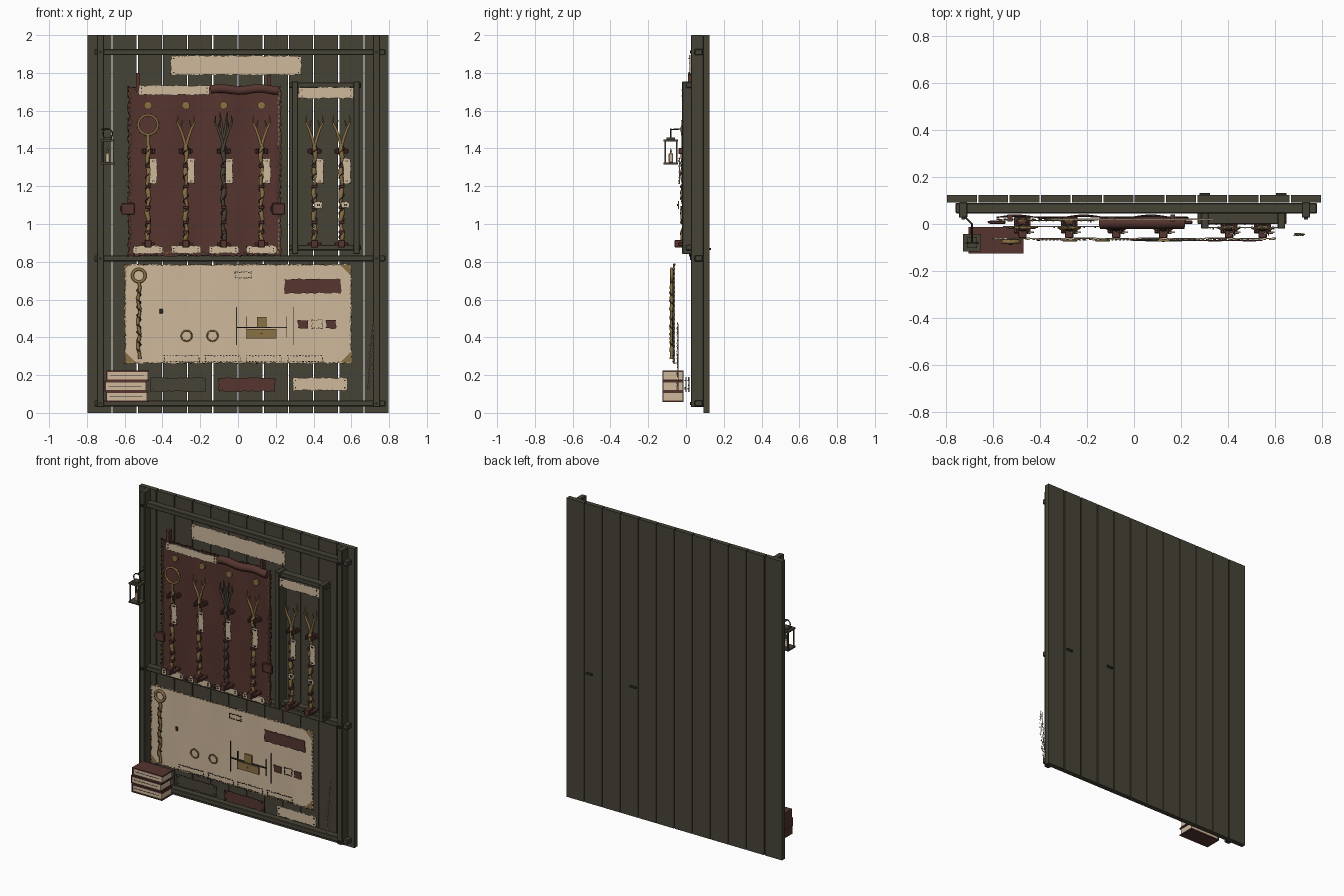
import bpy, bmesh, math, random
from mathutils import Vector, Matrix

random.seed(4)
if "Cube" in bpy.data.objects:
    bpy.data.objects.remove(bpy.data.objects["Cube"])


def material(name, rgb):
    m = bpy.data.materials.new(name)
    m.use_nodes = True
    m.diffuse_color = (*rgb, 1)
    m.node_tree.nodes["Principled BSDF"].inputs["Base Color"].default_value = (*rgb, 1)
    return m


OLIVE = material("dark olive wood", (0.062, 0.056, 0.037))
BROWN = material("red brown leather", (0.092, 0.035, 0.028))
CREAM = material("parchment", (0.62, 0.48, 0.33))
GOLD = material("old brass", (0.26, 0.165, 0.06))
DARK = material("dark iron", (0.03, 0.027, 0.02))


def add_object(name, mesh, mat):
    mesh.materials.clear()
    mesh.materials.append(mat)
    ob = bpy.data.objects.new(name, mesh)
    bpy.context.collection.objects.link(ob)
    return ob


def boxes(name, spans, mat, bevel=0.0):
    """Boxes given as (x0, x1, y0, y1, z0, z1), joined in one mesh."""
    bm = bmesh.new()
    for x0, x1, y0, y1, z0, z1 in spans:
        mid = Vector((x0 + x1, y0 + y1, z0 + z1)) / 2
        size = Matrix.Diagonal((x1 - x0, y1 - y0, z1 - z0, 1))
        bmesh.ops.create_cube(bm, size=1, matrix=Matrix.Translation(mid) @ size)
    me = bpy.data.meshes.new(name)
    bm.to_mesh(me)
    bm.free()
    ob = add_object(name, me, mat)
    if bevel:
        mod = ob.modifiers.new("bevel", "BEVEL")
        mod.width, mod.segments = bevel, 1
    return ob


def sheet(name, x0, x1, z0, z1, y, mat, rough=0.004, wave=0.0, thick=0.005):
    """Thin upright sheet with torn edges and an optional ripple."""
    nx, nz = max(2, round((x1 - x0) / 0.02)), max(2, round((z1 - z0) / 0.02))
    bm = bmesh.new()
    bmesh.ops.create_grid(bm, x_segments=nx, y_segments=nz, size=0.5)
    for v in bm.verts:
        u, w = v.co.x, v.co.y
        x, z = x0 + (u + 0.5) * (x1 - x0), z0 + (w + 0.5) * (z1 - z0)
        if abs(u) > 0.499:
            x -= math.copysign(random.uniform(0, rough * 2), u)
        if abs(w) > 0.499:
            z -= math.copysign(random.uniform(0, rough * 2), w)
        v.co = (x, y + wave * math.sin(x * 22) * (0.6 + 0.4 * math.sin(z * 9)), z)
    me = bpy.data.meshes.new(name)
    bm.to_mesh(me)
    bm.free()
    ob = add_object(name, me, mat)
    mod = ob.modifiers.new("thickness", "SOLIDIFY")
    mod.thickness, mod.offset = thick, 0
    return ob


def stitches(name, x0, x1, z0, z1, y, mat, step=0.022, s=0.003):
    """Small stitches running round a rectangle."""
    spans = []
    for i in range(int((x1 - x0) / step) + 1):
        x = x0 + i * step
        for z in (z0, z1):
            d = random.uniform(-s, s)
            spans.append((x - 2 * s, x + 2 * s, y - s, y + s, z + d - s, z + d + s))
    for i in range(int((z1 - z0) / step) + 1):
        z = z0 + i * step
        for x in (x0, x1):
            d = random.uniform(-s, s)
            spans.append((x + d - s, x + d + s, y - s, y + s, z - 2 * s, z + 2 * s))
    return boxes(name, spans, mat)


def tube(name, paths, r, mat, cyclic=False):
    """Round rods following paths; each point is (x, y, z) or (x, y, z, taper)."""
    cu = bpy.data.curves.new(name, "CURVE")
    cu.dimensions, cu.bevel_depth, cu.bevel_resolution = "3D", r, 1
    cu.use_fill_caps = True
    for pts in paths:
        sp = cu.splines.new("POLY")
        sp.points.add(len(pts) - 1)
        sp.use_cyclic_u = cyclic
        for p, c in zip(sp.points, pts):
            p.co = (c[0], c[1], c[2], 1)
            p.radius = c[3] if len(c) > 3 else 1
    tmp = bpy.data.objects.new(name + " path", cu)
    me = bpy.data.meshes.new_from_object(tmp)
    bpy.data.objects.remove(tmp)
    me.shade_smooth()
    return add_object(name, me, mat)


def ring(name, x, y, z, r, thick, mat):
    turn = [i * math.tau / 20 for i in range(20)]
    return tube(name, [[(x + r * math.cos(a), y, z + r * math.sin(a)) for a in turn]], thick, mat, True)


def label(name, x0, x1, z0, z1, y, mat=CREAM, edge=DARK):
    sheet(name, x0, x1, z0, z1, y, mat)
    stitches(name + " edging", x0 + 0.006, x1 - 0.006, z0 + 0.006, z1 - 0.006, y - 0.002, edge, 0.03, 0.0016)
    studs = [(x - 0.003, x + 0.003, y - 0.008, y, z - 0.003, z + 0.003)
             for x in (x0 + 0.02, x1 - 0.02) for z in (z0 + 0.018, z1 - 0.018)]
    boxes(name + " tacks", studs, edge)


# Plank wall
W = 1.6 / 12
boxes("wall planks", [(-0.8 + i * W + 0.003, -0.8 + (i + 1) * W - 0.003, 0.092, 0.124, 0, 2)
                      for i in range(12)], OLIVE)

# Outer frame
boxes("frame posts", [(x - 0.018, x + 0.018, 0.027, 0.092, 0.03, 2) for x in (-0.728, 0.733)], OLIVE, 0.003)
boxes("frame rails", [(-0.76, 0.78, 0.045, 0.09, z - 0.016, z + 0.016) for z in (0.05, 0.818, 1.91)], OLIVE, 0.004)
boxes("rail pegs", [(x - 0.008, x + 0.008, 0.02, 0.05, z - 0.008, z + 0.008)
                    for x in (-0.728, 0.733) for z in (0.05, 0.818, 1.91)], DARK)

# Small rack frame on the right
boxes("rack posts", [(x - 0.016, x + 0.016, -0.02, 0.06, 0.84, 1.755) for x in (0.302, 0.628)], OLIVE, 0.003)
boxes("rack rails", [(0.27, 0.65, 0.0, 0.05, z - 0.014, z + 0.014) for z in (0.875, 1.735)], OLIVE, 0.003)
boxes("rack through pegs", [(x - 0.022, x + 0.022, 0.11, 0.133, 0.862, 0.874) for x in (0.302, 0.628)], DARK)

# Leather hanging
sheet("leather hanging", -0.587, 0.233, 0.825, 1.735, 0.03, BROWN, 0.007, 0.008)
stitches("leather stitching", -0.568, 0.214, 0.85, 1.715, 0.018, GOLD, 0.024, 0.0035)
stitches("leather edge lacing", -0.58, 0.225, 0.835, 1.725, 0.02, DARK, 0.03, 0.003)
tube("rolled leather", [[(-0.145 + 0.036 * i, 0.005, 1.712 + 0.006 * math.sin(i * 1.1)) for i in range(11)]], 0.026, BROWN)
boxes("hanging straps", [(-0.54, -0.518, 0.01, 0.04, 1.7, 1.8), (0.155, 0.175, 0.01, 0.04, 1.7, 1.785)], BROWN)
for side, x in (("right", -0.582), ("left", 0.215)):
    boxes(side + " side tab", [(x - 0.035, x + 0.035, 0.0, 0.015, 1.05, 1.11),
                               (x - 0.042, x + 0.02, 0.003, 0.013, 1.065, 1.095)], BROWN, 0.004)

# Parchment signs
label("top sign", -0.36, 0.34, 1.785, 1.895, 0.02)
label("leather sign", -0.53, -0.145, 1.68, 1.737, -0.01)
label("rack sign", 0.318, 0.615, 1.66, 1.728, -0.015)
for i in range(4):
    x = -0.56 + i * 0.2
    label("staff name strip", x, x + 0.168, 0.84, 0.888, -0.01)
label("lower green plate", -0.47, -0.165, 0.11, 0.19, 0.015, OLIVE)
label("lower brown plate", -0.105, 0.2, 0.11, 0.19, 0.0, BROWN)
label("lower sign", 0.285, 0.585, 0.115, 0.19, 0.0)


# Wall staffs
def staff(x, head, mat, small):
    y = -0.015
    shaft = [(x + 0.006 * math.sin(i * 1.7 + x * 9), y + 0.004 * math.cos(i * 2.1), 0.88 + i * 0.036,
              0.8 + 0.25 * (i % 3)) for i in range(16)]
    tube("staff shaft", [shaft], 0.011, mat)
    twist = [(x + 0.014 * math.cos(i * 0.8), y + 0.014 * math.sin(i * 0.8), 0.9 + i * 0.008) for i in range(66)]
    tube("staff vine", [twist], 0.003, DARK)
    boxes("staff bands", [(x - 0.015, x + 0.015, y - 0.015, y + 0.015, z, z + 0.016)
                          for z in (0.95, 1.0, 1.08, 1.19, 1.3)], BROWN, 0.003)
    if head == "ring":
        ring("staff ring", x, y, 1.525, 0.052, 0.007, mat)
        thorns = [(a * math.tau / 12) for a in range(12)]
        tube("ring thorns", [[(x + r * math.cos(a + r * 4), y, 1.525 + r * math.sin(a + r * 4)) for r in (0.05, 0.064)]
                             for a in thorns], 0.003, GOLD)
        tube("staff neck", [[(x, y, 1.41), (x, y, 1.475)]], 0.01, mat)
    else:
        spread = 0.046
        prongs = [[(x, y, 1.41), (x + s * 0.014, y, 1.46), (x + s * 0.03, y - 0.008, 1.505, 0.8),
                   (x + s * spread, y, 1.535, 0.6), (x + s * spread * 0.9, y, 1.575, 0.3)] for s in (-1, 1)]
        prongs += [[(x + s * 0.03, y, 1.505, 0.6), (x + s * 0.018, y - 0.008, 1.55, 0.3)] for s in (-1, 1)]
        if head == "antler":
            prongs += [[(x, y, 1.45), (x + s * 0.012, y, 1.53, 0.8), (x + s * 0.02, y, 1.59, 0.4)] for s in (-1, 1)]
        tube("staff fork", prongs, 0.009, mat)
    # Holders and tags
    boxes("upper holder", [(x - 0.036, x + 0.036, -0.005, 0.03, 1.374, 1.398),
                           (x - 0.026, x - 0.014, -0.04, 0.02, 1.37, 1.402),
                           (x + 0.014, x + 0.026, -0.04, 0.02, 1.37, 1.402)], BROWN, 0.003)
    boxes("lower holder", [(x - 0.036, x + 0.036, -0.04, 0.025, 0.886, 0.902),
                           (x - 0.018, x + 0.018, -0.06, 0.0, 0.875, 0.915)], BROWN, 0.003)
    label("staff tag", x + 0.004, x + 0.052, 1.21, 1.352, -0.035)
    if small:
        label("small tag", x - 0.005, x + 0.045, 1.08, 1.122, -0.04)


heads = (("ring", GOLD), ("fork", GOLD), ("antler", OLIVE), ("fork", GOLD))
for i, (head, mat) in enumerate(heads):
    x = -0.476 + i * 0.2
    staff(x, head, mat, False)
    bpy.ops.mesh.primitive_cylinder_add(vertices=14, radius=0.021, depth=0.012,
                                        location=(x, 0.015, 1.628), rotation=(math.pi / 2, 0, 0))
    stud = bpy.context.object
    stud.name = "brass stud"
    stud.data.materials.append(GOLD)
for x in (0.405, 0.548):
    staff(x, "fork", GOLD, True)

# Large lower chart
Y = -0.062
sheet("chart", -0.605, 0.605, 0.258, 0.792, Y, CREAM, 0.005, 0.003)
stitches("chart edging", -0.595, 0.595, 0.268, 0.782, Y - 0.004, GOLD, 0.024, 0.0025)
stitches("chart dark edging", -0.6, 0.6, 0.263, 0.787, Y - 0.003, DARK, 0.035, 0.002)
for sx in (-1, 1):
    for z, sz in ((0.268, 1), (0.782, -1)):
        x, a = sx * 0.597, 0.055 if sz > 0 or sx > 0 else 0.02
        me = bpy.data.meshes.new("chart corner")
        me.from_pydata([(x, Y - 0.007, z), (x - sx * a, Y - 0.007, z), (x, Y - 0.007, z + sz * a)], [], [(0, 1, 2)])
        add_object("chart corner", me, GOLD)
sheet("chart title plate", 0.243, 0.55, 0.63, 0.712, Y - 0.008, BROWN)
for i in range(4):
    x = -0.39 + i * 0.218
    stitches("chart caption", x, x + 0.185, 0.272, 0.303, Y - 0.006, DARK, 0.016, 0.0022)
stitches("chart small caption", -0.015, 0.07, 0.715, 0.745, Y - 0.006, DARK, 0.012, 0.002)

# Chart drawings
boxes("chart brass blocks", [(0.1, 0.152, Y - 0.012, Y, 0.455, 0.508), (0.048, 0.205, Y - 0.012, Y, 0.395, 0.445)], GOLD)
boxes("chart lines", [(x - 0.002, x + 0.002, Y - 0.01, Y, z0, z1) for x, z0, z1 in
                      ((-0.008, 0.36, 0.56), (0.292, 0.36, 0.56), (0.046, 0.39, 0.51), (0.255, 0.4, 0.51))]
      + [(-0.005, 0.26, Y - 0.011, Y, 0.449, 0.455), (0.12, 0.13, Y - 0.015, Y, 0.418, 0.424)], DARK)
boxes("chart lock", [(-0.416, -0.398, Y - 0.01, Y, 0.525, 0.55)], DARK, 0.003)
for x in (0.315, 0.462):
    sheet("chart brown tile", x, x + 0.06, 0.443, 0.497, Y - 0.01, BROWN)
stitches("chart pale tile", 0.392, 0.445, 0.448, 0.492, Y - 0.006, DARK, 0.012, 0.002)
for x in (-0.272, -0.135):
    ring("chart ring", x, Y - 0.008, 0.408, 0.028, 0.0045, GOLD)
ring("wand ring", -0.525, Y - 0.014, 0.727, 0.034, 0.009, GOLD)
tube("wand shaft", [[(-0.525 + 0.006 * math.sin(i * 1.4), Y - 0.014, 0.69 - i * 0.027, 1 + 0.25 * (i % 2))
                     for i in range(16)]], 0.0085, GOLD)
tube("wand wrap", [[(-0.525 + 0.011 * math.cos(i), Y - 0.014 + 0.011 * math.sin(i), 0.67 - i * 0.007)
                    for i in range(50)]], 0.003, DARK)

# Stack of books
for i in range(3):
    z, dx = 0.058 + i * 0.056, (0.0, -0.006, 0.004)[i]
    x0, x1 = -0.7 + dx, -0.475 + dx
    boxes("book covers", [(x0, x1, -0.125, -0.012, z, z + 0.008), (x0, x1, -0.125, -0.012, z + 0.046, z + 0.054),
                          (x0, x0 + 0.006, -0.125, -0.012, z, z + 0.054)], BROWN)
    boxes("book pages", [(x0 + 0.006, x1 - 0.006, -0.121, -0.016, z + 0.008, z + 0.046)], CREAM)
    boxes("book page lines", [(x0 + 0.02, x1 - 0.03, -0.122, -0.12, z + 0.026, z + 0.029)], DARK)

# Lantern
LX, LY = -0.69, -0.08
boxes("lantern plates", [(LX - r, LX + r, LY - r, LY + r, z, z + 0.01)
                         for r, z in ((0.038, 1.315), (0.038, 1.438), (0.022, 1.448))], OLIVE)
boxes("lantern bars", [(LX + a - 0.004, LX + a + 0.004, LY + b - 0.004, LY + b + 0.004, 1.32, 1.44)
                       for a in (-0.03, 0.03) for b in (-0.03, 0.03)], OLIVE)
boxes("candle", [(LX - 0.012, LX + 0.012, LY - 0.012, LY + 0.012, 1.325, 1.375)], CREAM, 0.004)
tube("candle flame", [[(LX, LY, 1.372, 0.6), (LX, LY, 1.385), (LX, LY, 1.402, 0.1)]], 0.006, GOLD)
ring("lantern ring", LX, LY, 1.478, 0.026, 0.0035, OLIVE)
tube("lantern hook", [[(LX, LY, 1.5), (LX, 0.0, 1.505), (LX - 0.03, 0.03, 1.5)]], 0.004, DARK)

# Hanging bundle of fine straw
straws = []
for i in range(110):
    t = random.random()
    x = 0.69 + 0.025 * t + random.uniform(-1, 1) * 0.022 * math.sin(math.pi * t)
    z = 0.12 + 0.35 * t
    straws.append([(x, -0.045 + random.uniform(-0.006, 0.006), z), (x + 0.006, -0.045, z + 0.012)])
tube("straw bundle", straws, 0.0013, CREAM)
tube("straw cord", [[(0.685, -0.04, 0.12), (0.7, -0.04, 0.3), (0.712, -0.04, 0.47)]], 0.0015, GOLD)
